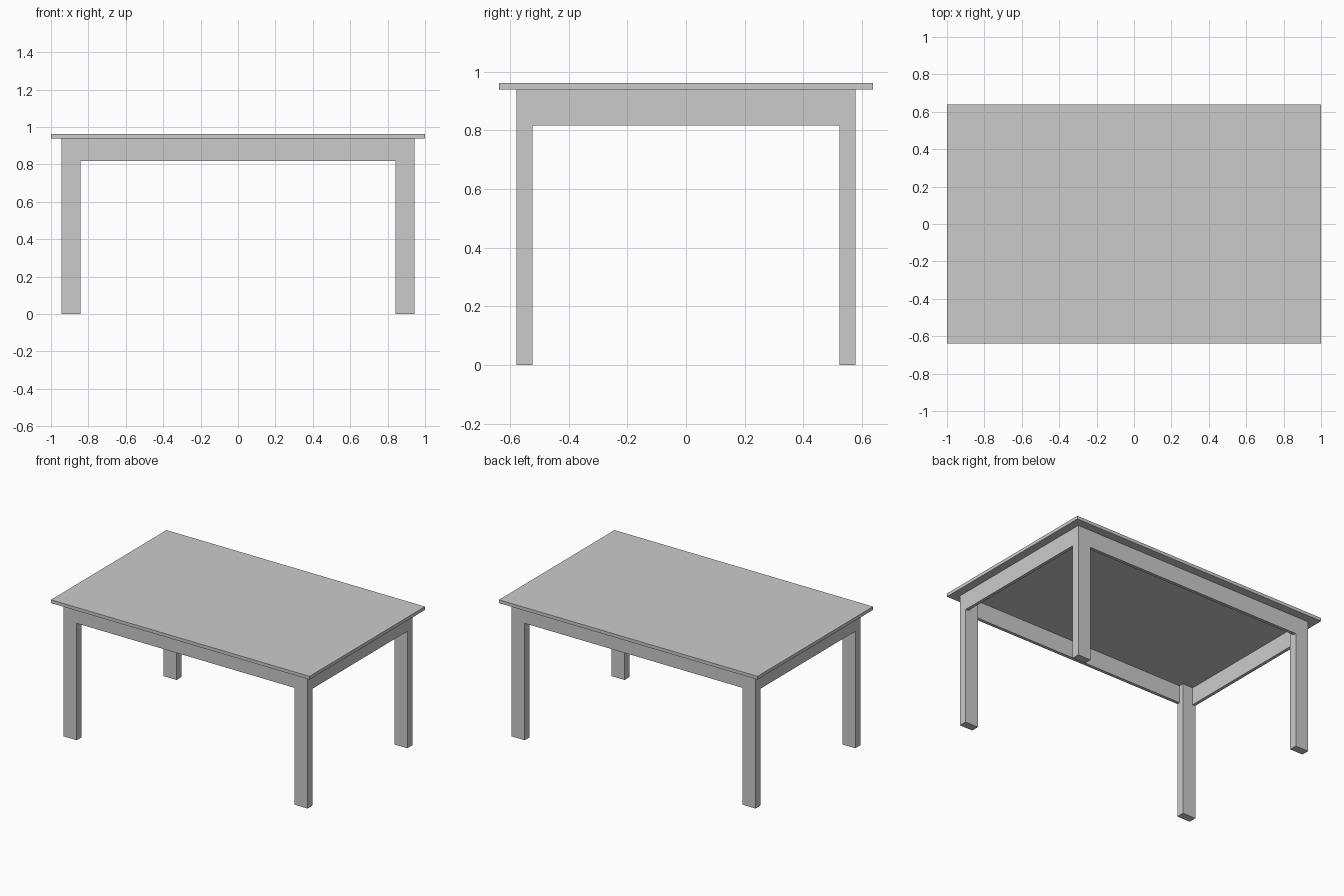
import bpy

if "Cube" in bpy.data.objects:
    bpy.data.objects.remove(bpy.data.objects["Cube"])


def box(name, x, y, z):
    """Axis-aligned box from (min, max) ranges."""
    r = (x, y, z)
    bpy.ops.mesh.primitive_cube_add(size=1, location=[(a + b) / 2 for a, b in r])
    ob = bpy.context.object
    ob.name = name
    ob.scale = [b - a for a, b in r]
    bpy.ops.object.transform_apply(location=False, rotation=False, scale=True)
    return ob


def span(sign, inner, outer):
    return tuple(sorted((sign * inner, sign * outer)))


TOP_Z, UNDER_Z, APRON_Z = 0.962, 0.939, 0.817
LX = (0.842, 0.943)   # leg inner and outer x
LY = (0.524, 0.579)   # leg inner and outer y
T = 0.022             # apron board thickness

# table top
box("table_top", (-1, 1), (-0.638, 0.638), (UNDER_Z, TOP_Z))

# legs
for sx, side in ((-1, "left"), (1, "right")):
    for sy, end in ((-1, "front"), (1, "back")):
        box(f"{end}_{side}_leg", span(sx, *LX), span(sy, *LY), (0, UNDER_Z))

# apron boards between the legs, flush with their outer faces
for s, end, side in ((-1, "front", "left"), (1, "back", "right")):
    box(f"{end}_apron", (-LX[0], LX[0]), span(s, LY[1] - T, LY[1]), (APRON_Z, UNDER_Z))
    box(f"{side}_apron", span(s, LX[1] - T, LX[1]), (-LY[0], LY[0]), (APRON_Z, UNDER_Z))
